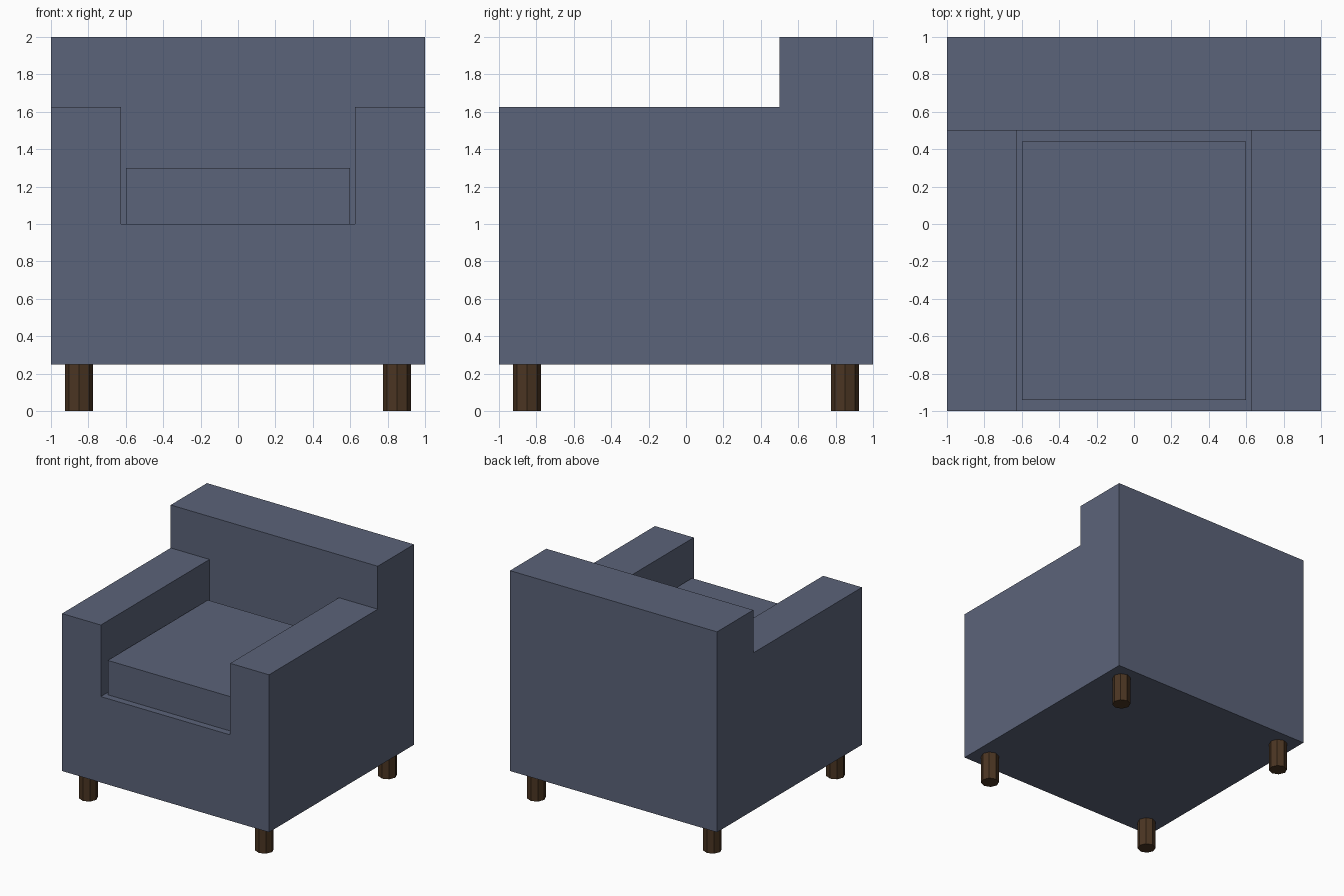
import bpy
from mathutils import Vector

default = bpy.data.objects.get("Cube")
if default:
    bpy.data.objects.remove(default, do_unlink=True)


def material(name, rgb):
    mat = bpy.data.materials.new(name)
    mat.use_nodes = True
    color = (*rgb, 1.0)
    mat.diffuse_color = color
    mat.node_tree.nodes["Principled BSDF"].inputs["Base Color"].default_value = color
    return mat


fabric = material("slate blue fabric", (0.105, 0.125, 0.192))
wood = material("dark brown wood", (0.07, 0.036, 0.016))


def box(name, low, high, mat):
    """Axis-aligned box between two corners."""
    low, high = Vector(low), Vector(high)
    bpy.ops.mesh.primitive_cube_add(size=1)
    obj = bpy.context.object
    obj.name = obj.data.name = name
    size, middle = high - low, (low + high) / 2
    for v in obj.data.vertices:
        v.co = v.co * size + middle
    obj.data.materials.append(mat)
    return obj


def carve(target, low, high):
    """Cut a box-shaped space out of the target."""
    cutter = box("cutter", low, high, fabric)
    cutter.hide_render = True
    mod = target.modifiers.new("carve", "BOOLEAN")
    mod.operation, mod.solver, mod.object = "DIFFERENCE", "EXACT", cutter
    bpy.context.view_layer.objects.active = target
    bpy.ops.object.modifier_apply(modifier=mod.name)
    bpy.data.objects.remove(cutter, do_unlink=True)


BASE, SEAT, ARM, TOP = 0.25, 1.0, 1.625, 2.0
BACK_FRONT, ARM_INNER = 0.5, 0.625

# Upholstered frame: one block, lowered over the arms and hollowed for the seat
frame = box("chair_frame", (-1, -1, BASE), (1, 1, TOP), fabric)
carve(frame, (-1.5, -1.5, ARM), (1.5, BACK_FRONT, 2.5))
carve(frame, (-ARM_INNER, -1.5, SEAT), (ARM_INNER, BACK_FRONT, 2.5))

# Loose seat cushion
box("seat_cushion", (-0.6, -0.94, SEAT), (0.6, 0.44, 1.3), fabric)

# Four octagonal legs
for depth_name, y in (("front", -0.85), ("back", 0.85)):
    for side_name, x in (("right", -0.85), ("left", 0.85)):
        bpy.ops.mesh.primitive_cylinder_add(
            vertices=8, radius=0.075, depth=BASE, location=(x, y, BASE / 2))
        leg = bpy.context.object
        leg.name = leg.data.name = f"{depth_name}_{side_name}_leg"
        leg.data.materials.append(wood)
